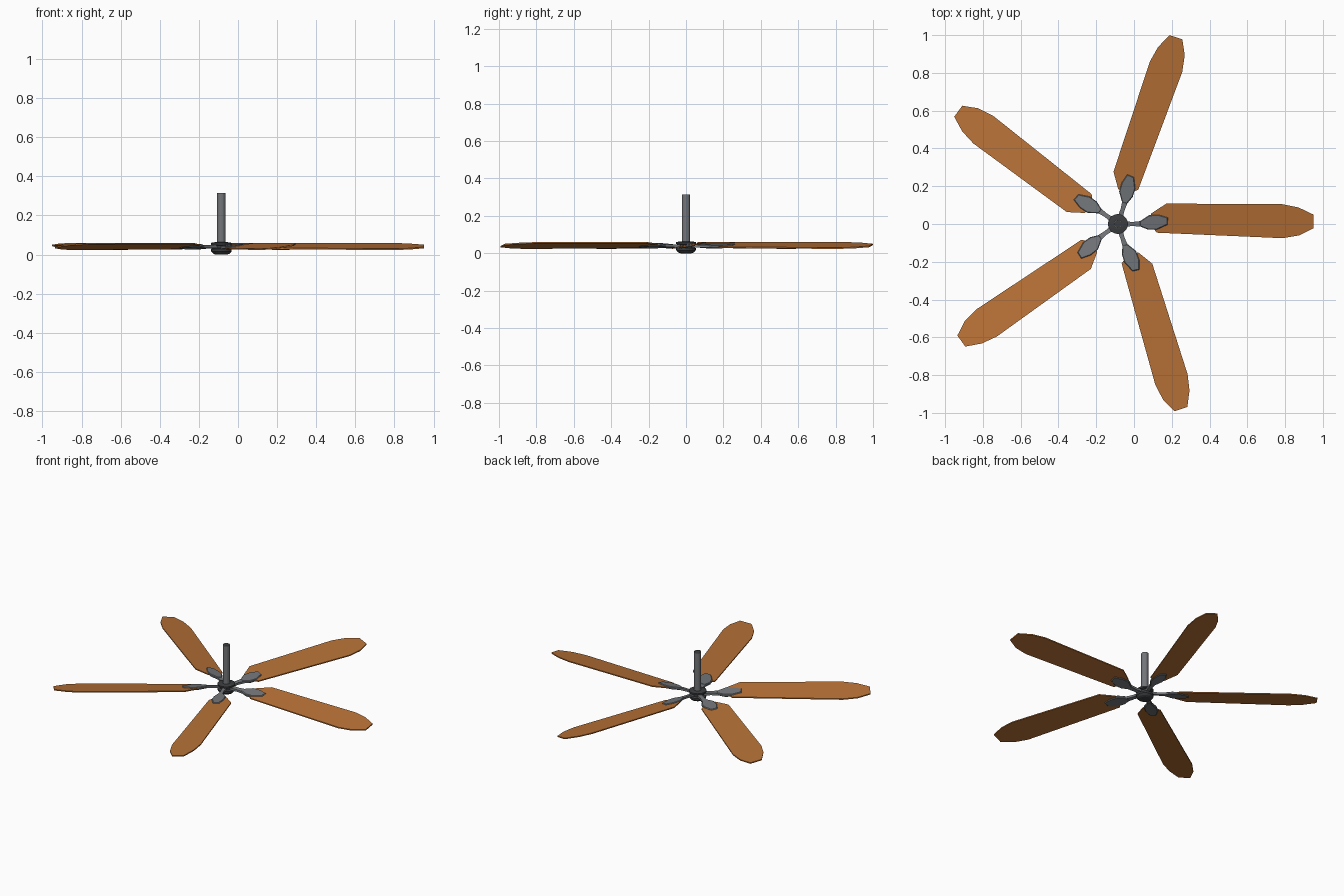
import bpy, bmesh, math
from mathutils import Matrix

if "Cube" in bpy.data.objects:
    bpy.data.objects.remove(bpy.data.objects["Cube"])

CX = -0.085          # hub axis
PITCH = 0.165        # blade slope (rise per unit across)


def material(name, col):
    m = bpy.data.materials.new(name)
    m.diffuse_color = (*col, 1)
    m.use_nodes = True
    m.node_tree.nodes["Principled BSDF"].inputs["Base Color"].default_value = m.diffuse_color
    return m


WOOD = material("orange wood", (0.47, 0.165, 0.037))
STEEL = material("grey metal", (0.17, 0.18, 0.19))
DARK = material("dark metal", (0.045, 0.047, 0.05))


def finish(bm, name, mat):
    bmesh.ops.recalc_face_normals(bm, faces=bm.faces)
    me = bpy.data.meshes.new(name)
    bm.to_mesh(me)
    bm.free()
    me.materials.append(mat)
    ob = bpy.data.objects.new(name, me)
    bpy.context.collection.objects.link(ob)
    return ob


def plate(name, outline, zmid, thick, angle, mat, bevel=0.0):
    """Pitched flat plate from an outline (radius, across), turned about the hub."""
    bm = bmesh.new()
    height = lambda t: zmid + PITCH * (t - 0.012)
    f = bm.faces.new([bm.verts.new((r, t, height(t) - thick / 2)) for r, t in outline])
    ext = bmesh.ops.extrude_face_region(bm, geom=[f])
    top = [v for v in ext["geom"] if isinstance(v, bmesh.types.BMVert)]
    bmesh.ops.translate(bm, verts=top, vec=(0, 0, thick))
    if bevel:
        edges = [e for e in bm.edges if abs(e.verts[0].co.xy.length - e.verts[1].co.xy.length) > 1e-5]
        bmesh.ops.bevel(bm, geom=edges, offset=bevel, segments=1, affect='EDGES')
    bm.transform(Matrix.Translation((CX, 0, 0)) @ Matrix.Rotation(angle, 4, 'Z'))
    return finish(bm, name, mat)


def lathe(name, profile, mat, n=20):
    bm = bmesh.new()
    vs = [bm.verts.new((r, 0, z)) for r, z in profile]
    es = [bm.edges.new(p) for p in zip(vs, vs[1:])]
    bmesh.ops.spin(bm, geom=vs + es, axis=(0, 0, 1), cent=(0, 0, 0),
                   angle=math.tau, steps=n)
    bmesh.ops.remove_doubles(bm, verts=bm.verts, dist=1e-5)
    bm.transform(Matrix.Translation((CX, 0, 0)))
    return finish(bm, name, mat)


# motor hub and ceiling rod
lathe("hub", [(0, 0), (0.03, 0), (0.042, 0.005), (0.052, 0.016), (0.053, 0.028),
              (0.04, 0.033), (0.04, 0.046), (0.053, 0.05), (0.053, 0.06),
              (0.03, 0.064), (0, 0.064)], DARK)
lathe("rod", [(0.022, 0.06), (0.022, 0.315), (0.018, 0.315)], STEEL, 16)
lathe("rod_cap", [(0.018, 0.06), (0.018, 0.314), (0, 0.314)], DARK, 16)

BLADE = [(0.175, 0.055), (0.185, -0.02), (0.205, -0.046), (0.87, -0.075),
         (0.96, -0.06), (1.035, -0.022), (1.035, 0.05), (0.955, 0.088),
         (0.87, 0.105), (0.256, 0.108)]
LEAF = [(0.115, -0.012), (0.16, -0.03), (0.205, -0.03), (0.262, -0.004),
        (0.265, 0.034), (0.215, 0.049), (0.165, 0.047), (0.115, 0.014)]
ARM = [(0.03, -0.014), (0.08, -0.011), (0.125, -0.014), (0.125, 0.016),
       (0.08, 0.011), (0.03, 0.014)]

# five blades, each with its arm and leaf-shaped bracket
for i in range(5):
    a = math.tau * i / 5
    plate(f"blade_{i}", BLADE, 0.041, 0.007, a, WOOD)
    plate(f"bracket_{i}", LEAF, 0.041, 0.017, a, STEEL, 0.004)
    plate(f"arm_{i}", ARM, 0.041, 0.014, a, STEEL)
